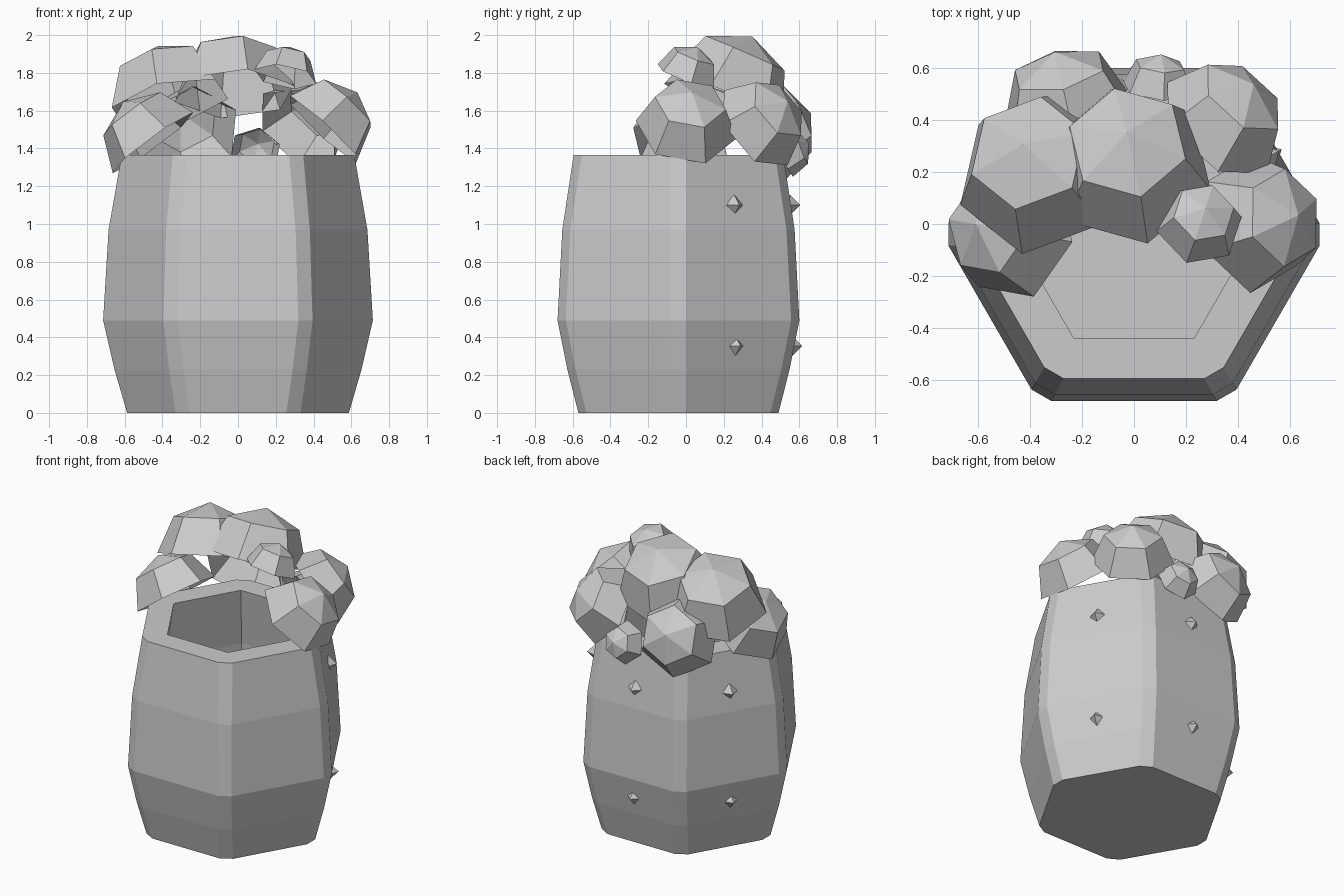
import bpy, bmesh, math
from mathutils import Vector, Matrix

if "Cube" in bpy.data.objects:
    bpy.data.objects.remove(bpy.data.objects["Cube"])

CY = -0.04  # centre of the pot in y


def finish(bm, name):
    mesh = bpy.data.meshes.new(name)
    bm.to_mesh(mesh)
    bm.free()
    obj = bpy.data.objects.new(name, mesh)
    bpy.context.collection.objects.link(obj)
    return obj


def hex_ring(bm, apothem, z, cut):
    """Hexagon with flats facing front and back, corners trimmed by cut."""
    r = apothem / math.cos(math.pi / 6)
    c = [Vector((r * math.cos(k * math.pi / 3), CY + r * math.sin(k * math.pi / 3), z))
         for k in range(6)]
    pts = []
    for k in range(6):
        if cut:
            pts.append(c[k].lerp(c[k - 1], cut / r))
            pts.append(c[k].lerp(c[(k + 1) % 6], cut / r))
        else:
            # doubled corners split along the edges keep ring counts equal
            pts.append(c[k])
    return [bm.verts.new(p) for p in pts]


def bridge(bm, a, b):
    n = len(a)
    for i in range(n):
        bm.faces.new((a[i], a[(i + 1) % n], b[(i + 1) % n], b[i]))


# Barrel pot: trimmed outer shell, plain hexagonal hollow
bm = bmesh.new()
outer = [hex_ring(bm, a, z, 0.05) for a, z in
         ((0.53, 0), (0.588, 0.23), (0.64, 0.49), (0.615, 0.97), (0.555, 1.365))]
inner = [hex_ring(bm, a, z, 0) for a, z in
         ((0.40, 1.365), (0.455, 0.97), (0.48, 0.49), (0.43, 0.15))]
for rings in (outer, inner):
    for a, b in zip(rings, rings[1:]):
        bridge(bm, a, b)
bm.faces.new(outer[0][::-1])
bm.faces.new(inner[-1])
top, hole = outer[-1], inner[0]
for k in range(6):  # flat rim
    j = (k + 1) % 6
    bm.faces.new((top[2 * k], top[2 * k + 1], hole[k]))
    bm.faces.new((top[2 * k + 1], top[2 * j], hole[j], hole[k]))
bmesh.ops.recalc_face_normals(bm, faces=bm.faces)
finish(bm, "barrel_pot")

# Octahedral studs on the three rear sides
for deg in (30, 90, 150):
    a = math.radians(deg)
    for dist, z in ((0.60, 0.355), (0.59, 1.10)):
        bm = bmesh.new()
        bmesh.ops.create_uvsphere(bm, u_segments=4, v_segments=2, radius=0.055)
        bm.transform(Matrix.Translation((dist * math.cos(a), CY + dist * math.sin(a), z))
                     @ Matrix.Rotation(a, 4, 'Z'))
        finish(bm, "stud")


# Leafy clumps: open six-sided domes pointing along an axis
def clump(name, centre, radius, axis, spin):
    bm = bmesh.new()
    bmesh.ops.create_uvsphere(bm, u_segments=6, v_segments=4, radius=radius)
    bmesh.ops.delete(bm, geom=[v for v in bm.verts if v.co.z < -0.01], context='VERTS')
    turn = Vector(axis).to_track_quat('Z', 'Y').to_matrix().to_4x4()
    bm.transform(Matrix.Translation(centre) @ turn
                 @ Matrix.Rotation(math.radians(spin), 4, 'Z'))
    finish(bm, name)


for args in (
    ("top_clump", (-0.02, 0.22, 1.69), 0.33, (-0.02, 0.40, 0.92), 10),
    ("left_top_clump", (-0.36, 0.19, 1.64), 0.33, (-0.2, 0.35, 0.9), 20),
    ("left_clump", (-0.45, -0.03, 1.43), 0.27, (-0.55, 0.10, 0.75), 0),
    ("right_clump", (0.45, 0.0, 1.50), 0.27, (0.65, 0.12, 0.7), 15),
    ("small_front_clump", (0.25, 0.0, 1.78), 0.17, (0.15, 0.35, 0.9), 5),
    ("back_right_clump", (0.32, 0.37, 1.51), 0.26, (0.5, 0.6, 0.5), 25),
    ("back_left_clump", (-0.25, 0.42, 1.48), 0.27, (-0.2, 0.9, 0.4), 0),
    ("small_back_clump", (0.09, 0.52, 1.38), 0.14, (0.1, 0.9, 0.3), 12),
):
    clump(*args)
